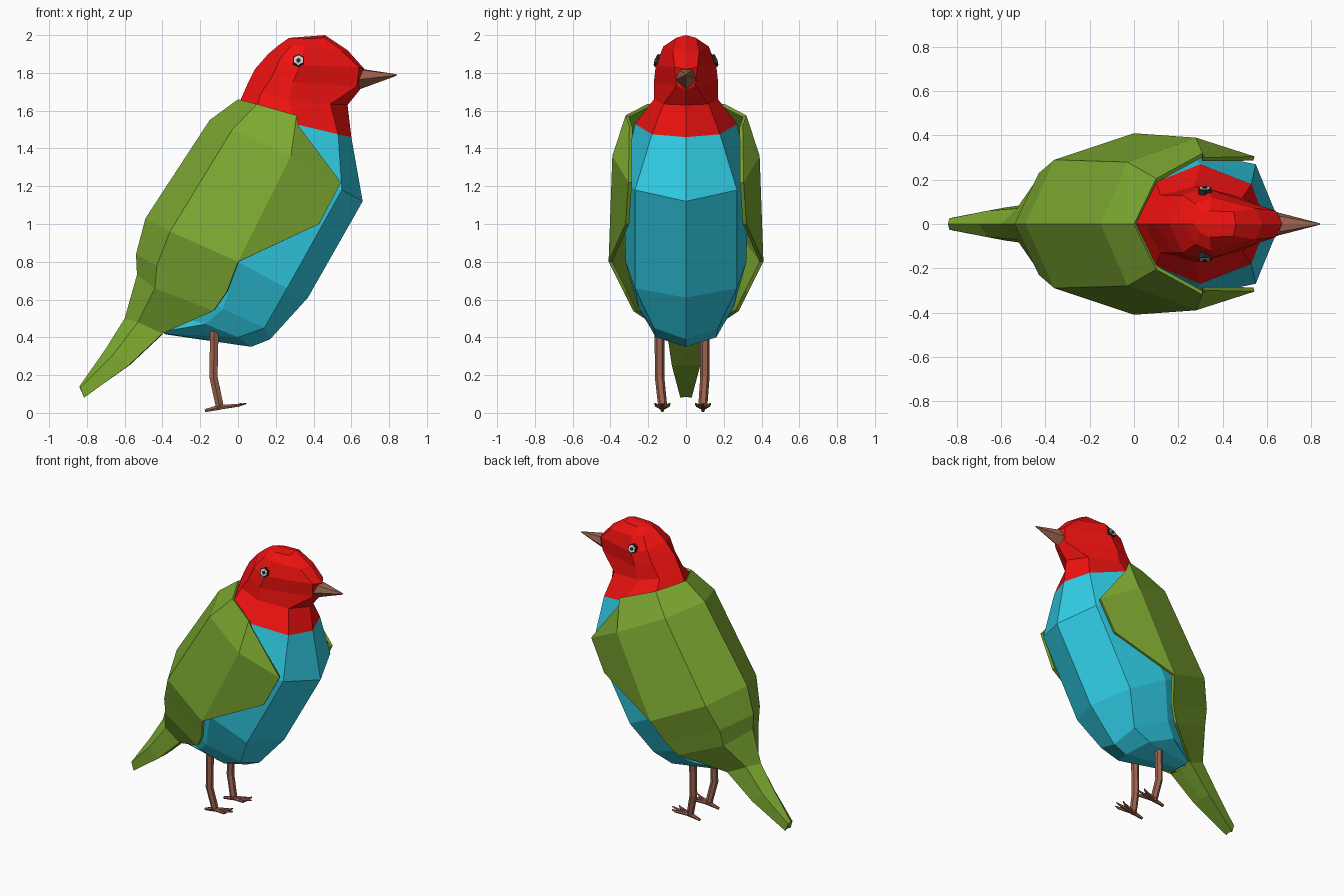
import bpy, bmesh, math


def paint(name, rgb):
    m = bpy.data.materials.new(name)
    m.diffuse_color = (*rgb, 1)
    return m


RED = paint("red", (0.85, 0.006, 0.005))
GREEN = paint("green", (0.2, 0.39, 0.03))
CYAN = paint("cyan", (0.03, 0.62, 0.8))
BROWN = paint("brown", (0.34, 0.13, 0.08))
DARK = paint("dark", (0.02, 0.02, 0.02))
PALE = paint("pale", (0.6, 0.6, 0.6))


def loft(name, rows, mat, closed=True):
    """Skin half sections (y >= 0, centre line first), mirrored in y."""
    bm = bmesh.new()
    for s in (1, -1):
        grid = [[bm.verts.new((x, s * y, z)) for x, y, z in r] for r in rows]
        for a, b in zip(grid, grid[1:]):
            for j in range(min(len(a), len(b)) - 1):
                bm.faces.new((a[j], a[j + 1], b[j + 1], b[j]))
        if closed:
            bm.faces.new(grid[0])
            bm.faces.new(grid[-1])
    bmesh.ops.remove_doubles(bm, verts=bm.verts, dist=0.0005)
    bmesh.ops.recalc_face_normals(bm, faces=bm.faces)
    me = bpy.data.meshes.new(name)
    bm.to_mesh(me)
    bm.free()
    me.materials.append(mat)
    ob = bpy.data.objects.new(name, me)
    bpy.context.collection.objects.link(ob)
    return ob


def tubes(name, paths, mat):
    """Faceted tubes through (x, y, z, radius) points."""
    cu = bpy.data.curves.new(name, 'CURVE')
    cu.dimensions = '3D'
    cu.bevel_depth = 1
    cu.bevel_resolution = 1
    cu.use_fill_caps = True
    for path in paths:
        sp = cu.splines.new('POLY')
        sp.points.add(len(path) - 1)
        sp.use_smooth = False
        for p, (x, y, z, r) in zip(sp.points, path):
            p.co = (x, y, z, 1)
            p.radius = r
    cu.materials.append(mat)
    ob = bpy.data.objects.new(name, cu)
    bpy.context.collection.objects.link(ob)


# Belly: front centre, front side, flank, back side, back centre
neck = [(0.60, 0, 1.46), (0.53, 0.18, 1.475), (0.30, 0.27, 1.53), (0.10, 0.19, 1.62), (0.01, 0, 1.65)]
loft("body", [
    neck,
    [(0.66, 0, 1.12), (0.55, 0.27, 1.18), (0.25, 0.33, 1.25), (0, 0.25, 1.40), (-0.10, 0, 1.45)],
    [(0.37, 0, 0.61), (0.26, 0.27, 0.66), (0, 0.32, 0.80), (-0.30, 0.25, 0.95), (-0.42, 0, 1.0)],
    [(0.17, 0, 0.39), (0.14, 0.17, 0.45), (-0.08, 0.25, 0.55), (-0.36, 0.18, 0.72), (-0.48, 0, 0.78)],
    [(0.07, 0, 0.35), (0.0, 0.16, 0.40), (-0.17, 0.20, 0.47), (-0.36, 0.09, 0.52), (-0.50, 0, 0.56)],
    [(-0.38, 0, 0.415), (-0.39, 0.07, 0.42), (-0.40, 0.08, 0.43), (-0.42, 0.05, 0.45), (-0.44, 0, 0.46)],
], CYAN)

# Head and neck
loft("head", [
    neck,
    [(0.58, 0, 1.63), (0.49, 0.12, 1.635), (0.27, 0.17, 1.66), (0.12, 0.13, 1.69), (0.05, 0, 1.74)],
    [(0.645, 0, 1.71), (0.63, 0.05, 1.73), (0.29, 0.17, 1.75), (0.18, 0.13, 1.78), (0.09, 0, 1.82)],
    [(0.67, 0, 1.82), (0.64, 0.06, 1.83), (0.33, 0.16, 1.84), (0.22, 0.13, 1.87), (0.16, 0, 1.90)],
    [(0.58, 0, 1.92), (0.55, 0.07, 1.915), (0.35, 0.12, 1.94), (0.28, 0.09, 1.945), (0.22, 0, 1.95)],
    [(0.46, 0, 2.0), (0.45, 0.055, 1.985), (0.34, 0.06, 1.98), (0.30, 0.04, 1.982), (0.27, 0, 1.985)],
], RED)

# Beak
loft("beak", [
    [(0.635, 0, 1.71), (0.64, 0.055, 1.765), (0.66, 0.035, 1.815), (0.66, 0, 1.82)],
    [(0.84, 0, 1.785), (0.84, 0.003, 1.788), (0.84, 0.002, 1.792), (0.84, 0, 1.793)],
], BROWN)

# Back and folded wings: spine, ridge, outer ridge, front edge
shell = loft("wings_and_back", [
    [(0, 0, 1.66), (0.10, 0.205, 1.635), (0.31, 0.32, 1.575), (0.32, 0.30, 1.52)],
    [(-0.15, 0, 1.55), (-0.03, 0.28, 1.50), (0.28, 0.39, 1.36), (0.545, 0.305, 1.22)],
    [(-0.49, 0, 1.03), (-0.36, 0.29, 0.96), (0, 0.41, 0.80), (0.43, 0.32, 1.0)],
    [(-0.54, 0, 0.84), (-0.43, 0.23, 0.78), (-0.06, 0.33, 0.64)],
    [(-0.535, 0, 0.73), (-0.44, 0.20, 0.66), (-0.13, 0.28, 0.54)],
    [(-0.60, 0, 0.50), (-0.53, 0.07, 0.48), (-0.40, 0.10, 0.42)],
], GREEN, closed=False)
thick = shell.modifiers.new("thickness", 'SOLIDIFY')
thick.thickness = 0.02
thick.offset = -1

# Tail
loft("tail", [
    [(-0.60, 0, 0.50), (-0.53, 0.07, 0.48), (-0.40, 0.10, 0.42), (-0.40, 0, 0.415)],
    [(-0.70, 0, 0.34), (-0.66, 0.06, 0.31), (-0.58, 0.075, 0.25), (-0.57, 0, 0.255)],
    [(-0.84, 0, 0.14), (-0.835, 0.025, 0.135), (-0.815, 0.03, 0.08), (-0.81, 0, 0.085)],
], GREEN)

# Eyes: dark rim, pale iris, dark pupil
for s, side in ((-1, "right"), (1, "left")):
    for part, r, d, mat in (("rim", 0.034, 0, DARK), ("iris", 0.027, 0.003, PALE), ("pupil", 0.012, 0.006, DARK)):
        bpy.ops.mesh.primitive_cylinder_add(vertices=6, radius=r, depth=0.05,
                                            location=(0.32, s * (0.137 + d), 1.86),
                                            rotation=(s * math.radians(-72), 0, 0))
        ob = bpy.context.object
        ob.name = f"{side}_eye_{part}"
        ob.data.materials.append(mat)

# Legs with three front toes and one back toe
for y, side in ((-0.14, "right"), (0.10, "left")):
    f = y + (0.015 if y < 0 else -0.01)
    tubes(side + "_leg", [[(-0.125, y, 0.46, 0.026), (-0.13, y, 0.19, 0.025),
                           (-0.10, f, 0.05, 0.024), (-0.10, f, 0.02, 0.018)]], BROWN)
    toes = [[(-0.10, f, 0.03, 0.014), (0.0, f + t * 0.8, 0.04, 0.009), (x, f + t, 0.05, 0.004)]
            for t, x in ((-0.04, 0.02), (0, 0.045), (0.04, 0.02))]
    toes.append([(-0.09, f, 0.035, 0.02), (-0.13, f, 0.022, 0.013), (-0.175, f, 0.012, 0.009)])
    tubes(side + "_foot", toes, BROWN)
